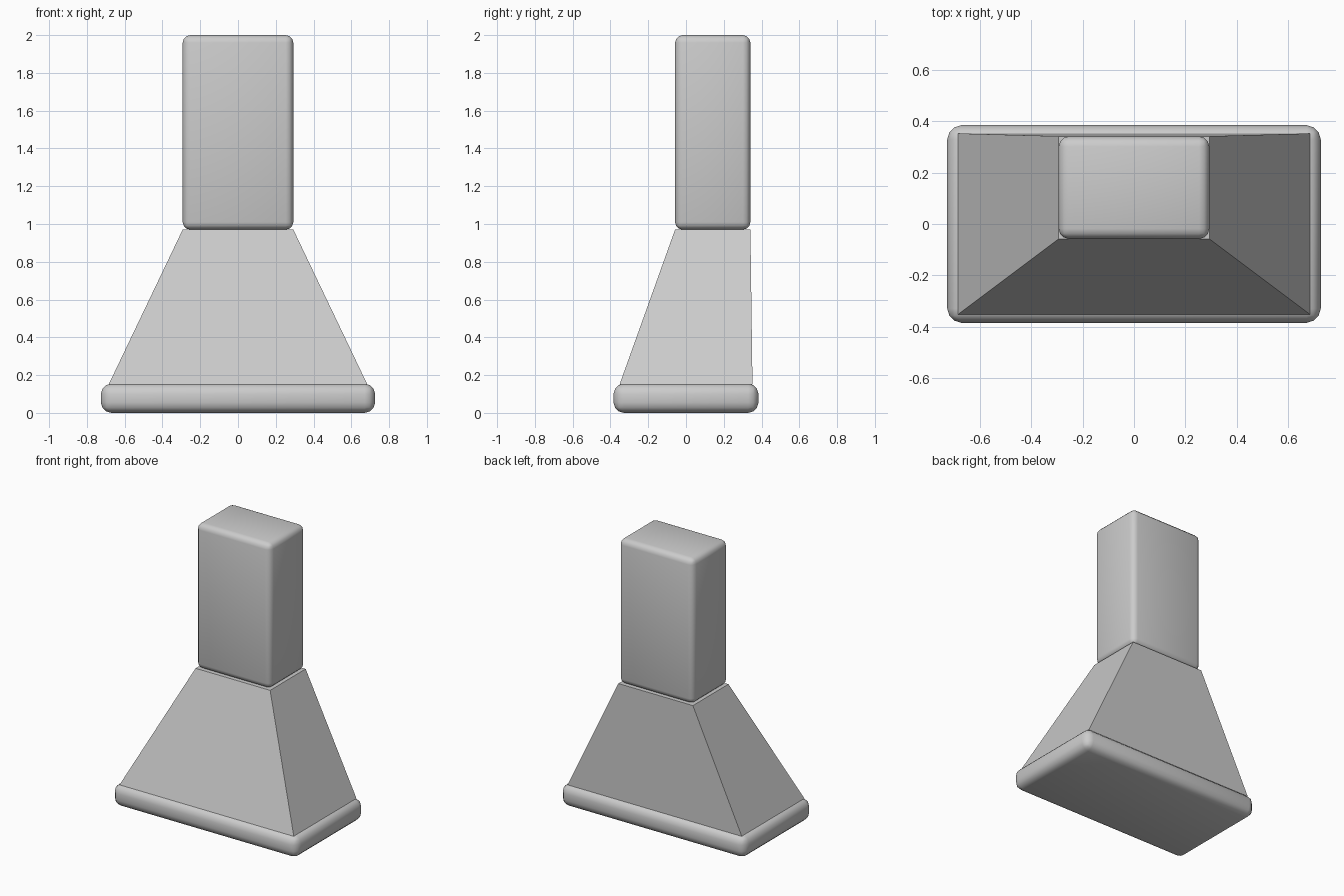
import bpy
import bmesh

if "Cube" in bpy.data.objects:
    bpy.data.objects.remove(bpy.data.objects["Cube"], do_unlink=True)

# Single brushed steel colour
steel = bpy.data.materials.new("light_steel_grey")
steel.use_nodes = True
STEEL_COLOUR = (0.6, 0.6, 0.6, 1)
steel.diffuse_color = STEEL_COLOUR
steel.node_tree.nodes["Principled BSDF"].inputs["Base Color"].default_value = STEEL_COLOUR


def frustum(name, bottom, top, bevel=0.0, segments=3):
    """Four-sided block between two rectangles given as (half_x, y_min, y_max, z)."""
    bm = bmesh.new()
    rings = []
    for hx, y0, y1, z in (bottom, top):
        corners = ((-hx, y0), (hx, y0), (hx, y1), (-hx, y1))
        rings.append([bm.verts.new((x, y, z)) for x, y in corners])
    low, high = rings
    bm.faces.new(low[::-1])
    bm.faces.new(high)
    for i in range(4):
        j = (i + 1) % 4
        bm.faces.new((low[i], low[j], high[j], high[i]))
    if bevel:
        bmesh.ops.bevel(bm, geom=bm.edges[:], offset=bevel, segments=segments,
                        profile=0.5, affect='EDGES')
        for face in bm.faces:
            face.smooth = True
    bmesh.ops.recalc_face_normals(bm, faces=bm.faces[:])
    mesh = bpy.data.meshes.new(name)
    bm.to_mesh(mesh)
    bm.free()
    mesh.materials.append(steel)
    obj = bpy.data.objects.new(name, mesh)
    bpy.context.collection.objects.link(obj)
    return obj


# Rounded rim slab at the bottom
frustum("base_rim", (0.726, -0.384, 0.384, 0), (0.726, -0.384, 0.384, 0.155), bevel=0.055)

# Sharp-edged sloping canopy, almost upright at the back
frustum("canopy", (0.685, -0.352, 0.352, 0.15), (0.293, -0.058, 0.341, 0.97))

# Rounded chimney duct
frustum("chimney", (0.293, -0.058, 0.341, 0.97), (0.293, -0.058, 0.341, 2), bevel=0.04)
